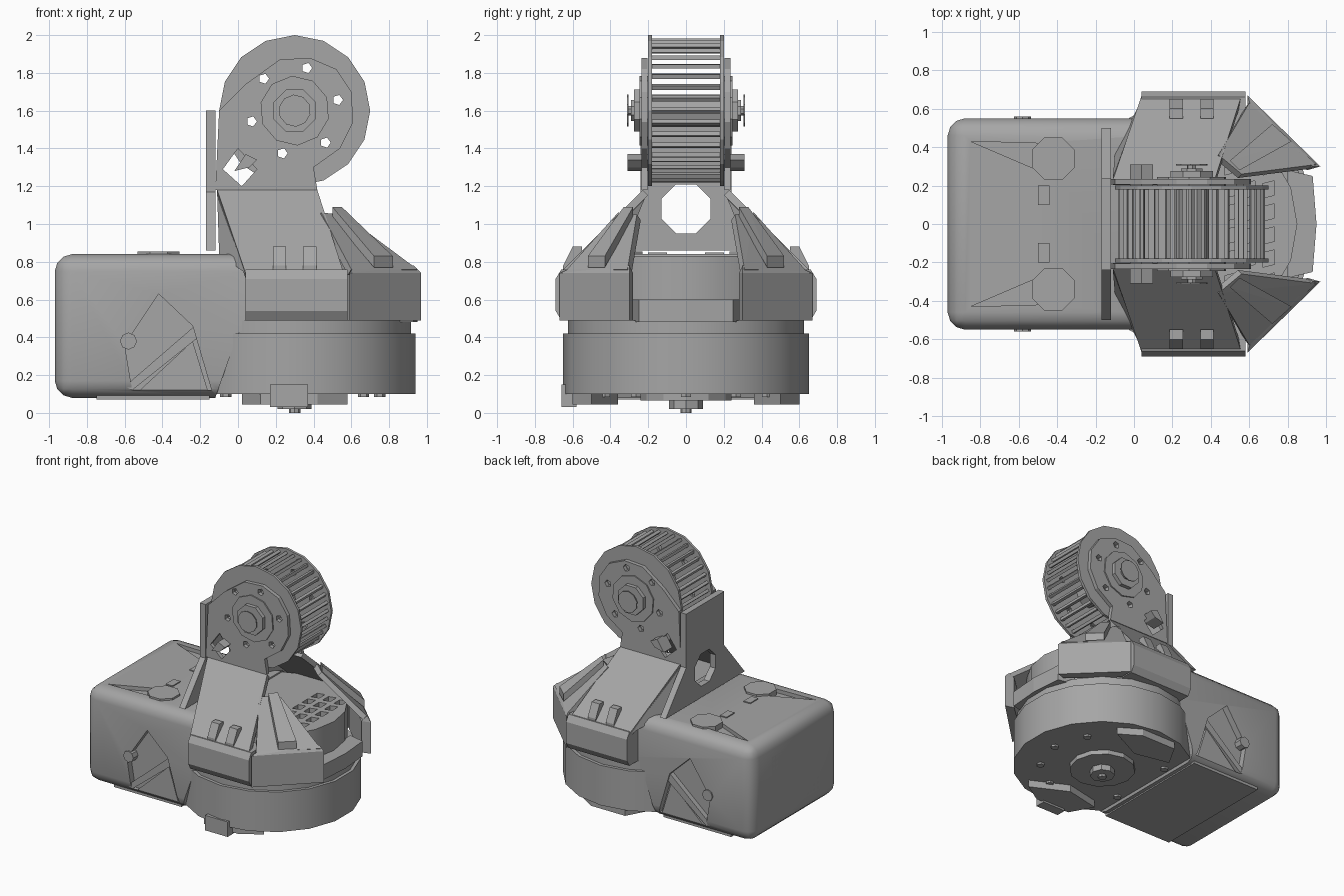
import bpy, bmesh
from math import sin, cos, pi, radians
from mathutils import Vector, Matrix

if "Cube" in bpy.data.objects:
    bpy.data.objects.remove(bpy.data.objects["Cube"], do_unlink=True)

grey = bpy.data.materials.new("machine grey")
grey.use_nodes = True
grey.diffuse_color = (0.38, 0.38, 0.38, 1)
grey.node_tree.nodes["Principled BSDF"].inputs["Base Color"].default_value = (0.38, 0.38, 0.38, 1)


def finish(bm, name, smooth=None):
    bmesh.ops.recalc_face_normals(bm, faces=bm.faces)
    mesh = bpy.data.meshes.new(name)
    bm.to_mesh(mesh)
    bm.free()
    mesh.materials.append(grey)
    obj = bpy.data.objects.new(name, mesh)
    bpy.context.collection.objects.link(obj)
    if smooth:
        activate(obj)
        bpy.ops.object.shade_smooth_by_angle(angle=radians(smooth))
    return obj


def activate(obj):
    bpy.ops.object.select_all(action='DESELECT')
    obj.select_set(True)
    bpy.context.view_layer.objects.active = obj


def add_prism(bm, pts, axis, lo, hi):
    """Extrude a 2D outline along an axis; the outline uses the other two axes."""
    def place(p, d):
        return {'x': (d, *p), 'y': (p[0], d, p[1]), 'z': (*p, d)}[axis]
    a = [bm.verts.new(place(p, lo)) for p in pts]
    b = [bm.verts.new(place(p, hi)) for p in pts]
    bm.faces.new(a)
    bm.faces.new(b[::-1])
    for i in range(len(pts)):
        j = (i + 1) % len(pts)
        bm.faces.new((a[i], a[j], b[j], b[i]))


def prism(name, pts, axis, lo, hi, smooth=None):
    bm = bmesh.new()
    add_prism(bm, pts, axis, lo, hi)
    return finish(bm, name, smooth)


def ngon(cx, cy, r, n, turn=0.0):
    return [(cx + r * cos(turn + 2 * pi * i / n), cy + r * sin(turn + 2 * pi * i / n)) for i in range(n)]


def rect(x0, x1, y0, y1):
    return [(x0, y0), (x1, y0), (x1, y1), (x0, y1)]


def hull(name, pts):
    bm = bmesh.new()
    for p in pts:
        bm.verts.new(p)
    bmesh.ops.convex_hull(bm, input=bm.verts)
    return finish(bm, name)


def plate(name, pts, thick=0.04):
    """Flat slab: a polygon thickened towards its underside."""
    pts = [Vector(p) for p in pts]
    n = (pts[1] - pts[0]).cross(pts[2] - pts[0]).normalized()
    n = n if n.z > 0 else -n
    return hull(name, pts + [p - n * thick for p in pts])


def cut(obj, outlines, axis, lo, hi):
    bm = bmesh.new()
    for pts in outlines:
        add_prism(bm, pts, axis, lo, hi)
    cutter = finish(bm, "cutter")
    cutter.hide_render = True
    mod = obj.modifiers.new("cut", 'BOOLEAN')
    mod.operation, mod.object, mod.solver = 'DIFFERENCE', cutter, 'EXACT'
    activate(obj)
    bpy.ops.object.modifier_apply(modifier=mod.name)
    bpy.data.objects.remove(cutter, do_unlink=True)


def tag(s):
    return "front" if s < 0 else "rear"


CX, WZ = 0.3, 1.6   # turntable and wheel axis

# Main housing with rounded edges
bm = bmesh.new()
add_prism(bm, [(-0.97, 0.08), (-0.12, 0.08), (0.0, 0.42), (0.12, 0.5), (0.05, 0.84), (-0.97, 0.84)], 'y', -0.55, 0.55)
edges = [e for e in bm.edges if all(v.co.x < -0.9 for v in e.verts)
         or (abs(e.verts[0].co.y - e.verts[1].co.y) < 0.01 and abs(e.verts[0].co.z - e.verts[1].co.z) < 0.01)]
bmesh.ops.bevel(bm, geom=edges, offset=0.09, segments=3, profile=0.5, affect='EDGES')
housing = finish(bm, "housing", 35)
# Side access recesses and top pockets
side = [(-0.6, 0.36), (-0.42, 0.63), (-0.24, 0.46), (-0.14, 0.12), (-0.56, 0.12)]
for s in (-1, 1):
    cut(housing, [side], 'y', *sorted((s * 0.6, s * 0.5)))
    cut(housing, [[(-0.85, s * 0.43), (-0.5, s * 0.42), (-0.5, s * 0.28)]], 'z', 0.81, 0.9)
    prism(tag(s) + "_recess_strut", [(-0.56, 0.12), (-0.6, 0.14), (-0.23, 0.46), (-0.21, 0.4)],
          'y', *sorted((s * 0.49, s * 0.54)))
    prism(tag(s) + "_recess_cover", [(-0.52, 0.12), (-0.16, 0.12), (-0.24, 0.38)],
          'y', *sorted((s * 0.49, s * 0.53)))
    prism(tag(s) + "_recess_bolt", ngon(-0.58, 0.38, 0.045, 8), 'y', *sorted((s * 0.49, s * 0.56)))
    prism(tag(s) + "_top_cap", ngon(-0.42, s * 0.34, 0.12, 8, pi / 8), 'z', 0.8, 0.855)
    prism(tag(s) + "_top_catch", rect(-0.5, -0.44, s * 0.15 - 0.05, s * 0.15 + 0.05), 'z', 0.82, 0.848)
prism("housing_skid", rect(-0.75, -0.15, -0.5, 0.5), 'z', 0.07, 0.1)

# Perforated grille on the end of the housing
bm = bmesh.new()
turn = Matrix.Translation((-0.973, 0, 0.45)) @ Matrix.Rotation(-pi / 2, 4, 'Y') @ Matrix.Diagonal((0.24, 0.3, 1, 1))
bmesh.ops.create_grid(bm, x_segments=12, y_segments=14, size=1, matrix=turn)
holes = list(bm.faces)
bmesh.ops.inset_individual(bm, faces=holes, thickness=0.009, depth=0)
bmesh.ops.delete(bm, geom=holes, context='FACES')
finish(bm, "end_grille")

# Turntable drum, neck and vented upper drum
prism("base_drum", ngon(CX, 0, 0.65, 18, pi / 18), 'z', 0.1, 0.42, 30)
prism("neck_ring", ngon(CX, 0, 0.625, 18, pi / 18), 'z', 0.41, 0.49, 30)
upper = prism("upper_drum", ngon(CX, 0, 0.55, 18), 'z', 0.48, 0.83, 30)
slots = []
for x in (0.5, 0.6, 0.7):
    for y in (-0.3, -0.18, -0.06, 0.06, 0.18, 0.3):
        slots.append([(x - 0.03, y - 0.045), (x + 0.03, y - 0.03), (x + 0.03, y + 0.045), (x - 0.03, y + 0.03)])
cut(upper, slots, 'z', 0.77, 0.9)
prism("rear_latch", rect(-0.16, 0.16, 0.49, 0.53), 'x', 0.8, 0.93)
prism("end_ledge", [(0.8, -0.28), (0.93, -0.25), (0.95, 0), (0.93, 0.25), (0.8, 0.28)], 'z', 0.48, 0.6)

# Underside fittings
prism("underside_hub", ngon(CX, 0, 0.24, 12), 'z', 0.065, 0.12)
prism("underside_pivot", ngon(CX, 0, 0.09, 8), 'z', 0.02, 0.1)
prism("underside_pin", ngon(CX, 0, 0.03, 8), 'z', 0.0, 0.1)
for i in range(10):
    a = 2 * pi * i / 10
    prism("underside_bolt", ngon(CX + 0.45 * cos(a), 0.45 * sin(a), 0.03, 6), 'z', 0.085, 0.12)
for s in (-1, 1):
    prism(tag(s) + "_foot", [(0.02, s * 0.42), (0.12, s * 0.6), (0.42, s * 0.6), (0.58, s * 0.5), (0.3, s * 0.36)],
          'z', 0.045, 0.11)
prism("front_clamp", rect(0.17, 0.37, -0.66, -0.58), 'z', 0.03, 0.15)

# Armour, mirrored front to rear
for s in (-1, 1):
    n = tag(s)
    hull(n + "_armour_block", [(x, s * y, z) for x in (0.04, 0.58)
                               for y, z in ((0.5, 0.49), (0.66, 0.49), (0.69, 0.54), (0.69, 0.71), (0.66, 0.76), (0.5, 0.76))])
    hull(n + "_corner_guard", [(x, s * y, z) for z in (0.49, 0.74)
                               for x, y in ((0.59, 0.67), (0.97, 0.3), (0.9, 0.28), (0.59, 0.56))]
         + [(0.62, s * 0.58, 0.78), (0.93, s * 0.3, 0.78)])
    plate(n + "_slope_plate", [(-0.11, s * 0.23, 1.18), (0.42, s * 0.23, 1.18), (0.42, s * 0.32, 1.09),
                               (0.56, s * 0.67, 0.74), (0.04, s * 0.67, 0.74)])
    hull(n + "_slope_gusset", [(-0.11, s * 0.24, 1.15), (-0.06, s * 0.22, 1.13), (0.04, s * 0.65, 0.74),
                               (0.07, s * 0.62, 0.74), (-0.1, s * 0.36, 0.84), (-0.05, s * 0.34, 0.84)])
    plate(n + "_corner_slope", [(0.6, s * 0.63, 0.76), (0.95, s * 0.31, 0.76), (0.56, s * 0.26, 1.05), (0.44, s * 0.36, 1.06)])
    hull(n + "_corner_rib", [(x, s * y, z + d) for d in (0, 0.06) for x, y, z in
                             ((0.72, 0.52, 0.77), (0.82, 0.43, 0.77), (0.5, 0.33, 1.03), (0.55, 0.28, 1.03))])
    for x in (0.22, 0.38):
        hull(n + "_lift_lug", [(x + d, s * y, z) for d in (-0.035, 0.035)
                               for y, z in ((0.55, 0.82), (0.55, 0.88), (0.6, 0.88), (0.65, 0.78), (0.65, 0.74))])

# Upright wall behind the wheel
wall = prism("wheel_wall", [(-0.5, 0.86), (0.5, 0.86), (0.24, 1.17), (0.24, 1.6), (-0.24, 1.6), (-0.24, 1.17)],
             'x', -0.17, -0.12)
cut(wall, [ngon(0, 1.08, 0.14, 8, pi / 8)], 'x', -0.3, 0)

# Wheel: drilled flanges, side brackets, hubs and rim bars
bolts = [ngon(*p, 0.028, 5) for p in ngon(CX, WZ, 0.235, 6, radians(14))]
bracket = [(-0.12, 1.18), (0.42, 1.18), (0.4, 1.3), (0.54, 1.4), (0.61, 1.54), (0.6, 1.7), (0.52, 1.82),
           (0.38, 1.88), (0.22, 1.87), (0.04, 1.74), (-0.1, 1.6)]
for s in (-1, 1):
    n = tag(s)
    flange = prism(n + "_wheel_flange", ngon(CX, WZ, 0.4, 16, pi / 2), 'y', *sorted((s * 0.18, s * 0.2)))
    side_plate = prism(n + "_wheel_bracket", bracket, 'y', *sorted((s * 0.205, s * 0.235)))
    opening = [(-0.08, 1.29), (0.02, 1.2), (0.1, 1.29), (0.0, 1.4)]
    cut(flange, bolts, 'y', -0.4, 0.4)
    cut(side_plate, bolts + [opening], 'y', -0.4, 0.4)
    for name, r, sides, a, b in (("wheel_boss", 0.185, 10, 0.2, 0.245), ("wheel_hub", 0.12, 8, 0.2, 0.275),
                                 ("wheel_cap", 0.06, 8, 0.27, 0.29), ("wheel_washer", 0.085, 10, 0.305, 0.312),
                                 ("wheel_pin", 0.025, 6, 0.2, 0.312)):
        prism(n + "_" + name, ngon(CX, WZ, r, sides, pi / 8), 'y', *sorted((s * a, s * b)))
    prism(n + "_bracket_stop", [(-0.02, 1.28), (0.06, 1.3), (0.1, 1.34), (0.04, 1.37)], 'y', *sorted((s * 0.2, s * 0.31)))
prism("wheel_axle", ngon(CX, WZ, 0.09, 10), 'y', -0.2, 0.2)
bm = bmesh.new()
for i in range(36):
    a = 2 * pi * i / 36
    add_prism(bm, ngon(CX + 0.365 * cos(a), WZ + 0.365 * sin(a), 0.016, 4, a), 'y', -0.185, 0.185)
finish(bm, "wheel_rim_bars")
